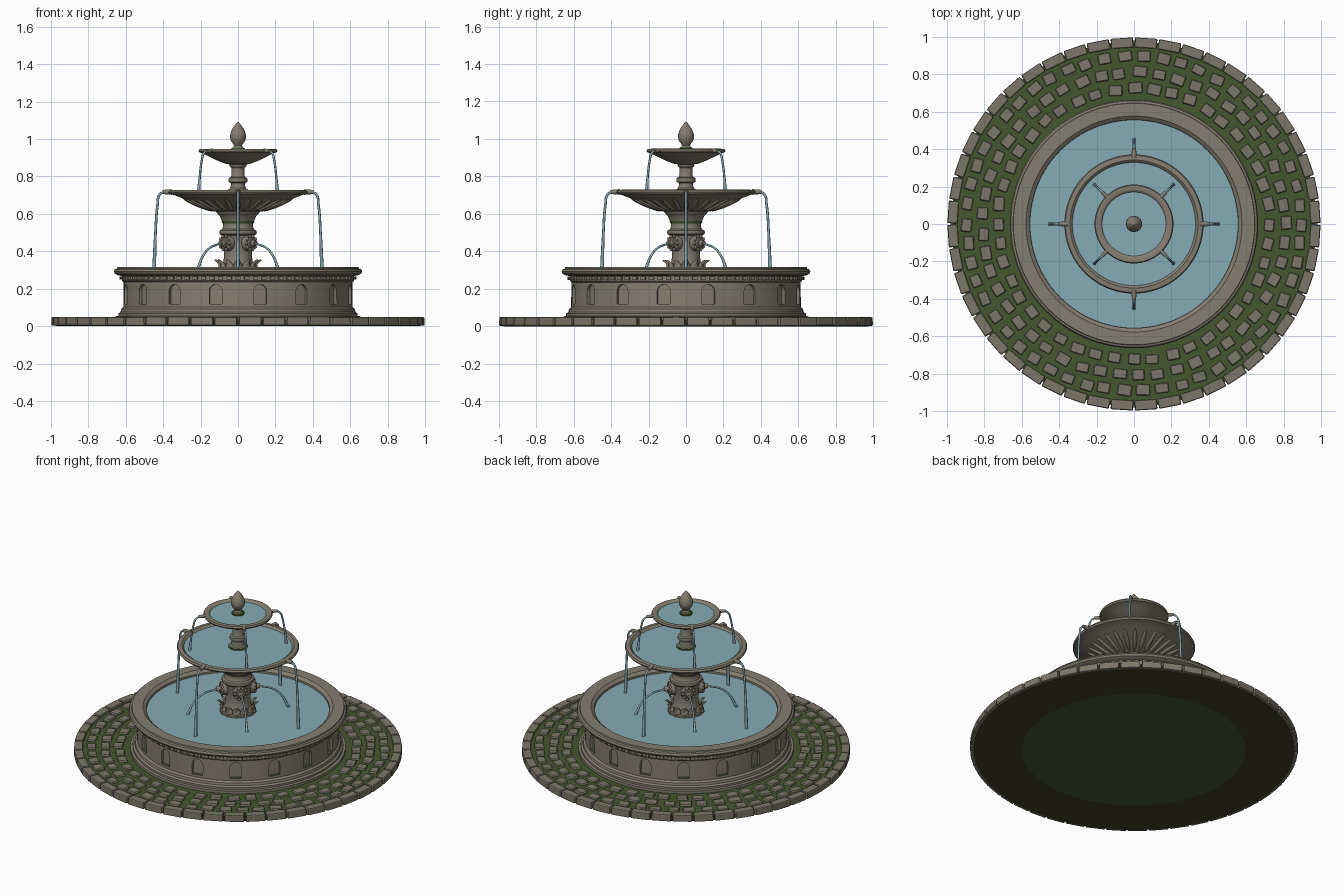
import bpy, bmesh, math, random
from mathutils import Matrix, Vector

if "Cube" in bpy.data.objects:
    bpy.data.objects.remove(bpy.data.objects["Cube"])
random.seed(4)
PI = math.pi

def material(name, rgb):
    m = bpy.data.materials.new(name)
    m.diffuse_color = (*rgb, 1)
    m.use_nodes = True
    m.node_tree.nodes["Principled BSDF"].inputs["Base Color"].default_value = m.diffuse_color
    return m

STONE = material("stone", (0.235, 0.21, 0.165))
PAVING = material("paving_stone", (0.205, 0.185, 0.145))
MOSS = material("moss", (0.06, 0.095, 0.028))
EARTH = material("earth", (0.05, 0.052, 0.022))
WATER = material("water", (0.24, 0.41, 0.47))

def finish(bm, name, mats, smooth=35):
    bmesh.ops.recalc_face_normals(bm, faces=bm.faces)
    me = bpy.data.meshes.new(name)
    bm.to_mesh(me)
    bm.free()
    ob = bpy.data.objects.new(name, me)
    bpy.context.collection.objects.link(ob)
    for m in mats:
        me.materials.append(m)
    if smooth:
        smooth_obj(ob, smooth)
    return ob

def smooth_obj(ob, deg=35):
    bpy.ops.object.select_all(action='DESELECT')
    ob.select_set(True)
    bpy.context.view_layer.objects.active = ob
    bpy.ops.object.shade_smooth_by_angle(angle=math.radians(deg))

def lathe(name, prof, mat, n=96, loop=False, smooth=35):
    """Turn an (r, z) profile; loop joins last point to first, otherwise ends are capped."""
    bm = bmesh.new()
    rings = [[bm.verts.new((r * math.cos(2 * PI * i / n), r * math.sin(2 * PI * i / n), z))
              for i in range(n)] for r, z in prof]
    pairs = list(zip(rings, rings[1:])) + ([(rings[-1], rings[0])] if loop else [])
    for a, b in pairs:
        for i in range(n):
            j = (i + 1) % n
            bm.faces.new((a[i], a[j], b[j], b[i]))
    if not loop:
        bm.faces.new(rings[0][::-1])
        bm.faces.new(rings[-1])
    return finish(bm, name, [mat], smooth)

def radial(a, r, z):
    """Frame at angle a, radius r: local x points outward, y tangential."""
    return Matrix.Rotation(a, 4, 'Z') @ Matrix.Translation((r, 0, z))

def block(bm, M, sx, sy, sz, taper=1.0):
    vs = bmesh.ops.create_cube(bm, size=1)['verts']
    for v in vs:
        k = taper if v.co.z > 0 else 1
        v.co = M @ Vector((v.co.x * sx * k, v.co.y * sy * k, v.co.z * sz))

def bevel(ob, w):
    m = ob.modifiers.new("bevel", 'BEVEL')
    m.width, m.segments, m.limit_method = w, 2, 'ANGLE'

# Ground disc: mossy top, earth below with a mossy centre
ground = lathe("ground_bed", [(0.68, 0.0), (0.975, 0.0), (0.975, 0.034), (0.62, 0.034)], EARTH)
ground.data.materials.append(MOSS)
for p in ground.data.polygons:
    if p.center.z > 0.03 or math.hypot(p.center.x, p.center.y) < 0.5:
        p.material_index = 1

# Kerb stones
bm = bmesh.new()
for i in range(48):
    a = 2 * PI * (i + 0.5) / 48
    block(bm, radial(a, 0.969, 0.026 + random.uniform(-.001, .001)), 0.054, 0.121, 0.046, 0.97)
bevel(finish(bm, "kerb_stones", [PAVING], 0), 0.006)

# Three rings of uneven cobbles
bm = bmesh.new()
for r, n in ((0.893, 54), (0.81, 49), (0.725, 44)):
    for i in range(n):
        a = 2 * PI * (i + random.uniform(-.08, .08)) / n
        M = radial(a, r + random.uniform(-.006, .006), 0.026)
        M = M @ Matrix.Rotation(random.uniform(-.14, .14), 4, 'Z')
        M = M @ Matrix.Rotation(random.uniform(-.06, .06), 4, 'Y')
        block(bm, M, random.uniform(.056, .068), random.uniform(.072, .086),
              random.uniform(.038, .046), 0.84)
bevel(finish(bm, "cobbles", [PAVING], 0), 0.006)

# Main basin
basin = lathe("basin", [(0.50, 0.02), (0.655, 0.02), (0.655, 0.052), (0.64, 0.055), (0.64, 0.068),
    (0.628, 0.076), (0.625, 0.092), (0.613, 0.102), (0.612, 0.235), (0.62, 0.243), (0.62, 0.268),
    (0.642, 0.272), (0.658, 0.28), (0.664, 0.292), (0.658, 0.304), (0.647, 0.308), (0.645, 0.316),
    (0.577, 0.316), (0.557, 0.30), (0.553, 0.24), (0.50, 0.24)], STONE, 128, True, 0)
# Arched niches cut into the basin wall
bm = bmesh.new()
arch = [(-.035, .118), (.035, .118)] + [(.035 * math.cos(PI * k / 10), .188 + .035 * math.sin(PI * k / 10))
                                        for k in range(11)]
for i in range(16):
    R = Matrix.Rotation(2 * PI * (i + 0.5) / 16, 4, 'Z')
    inner = [bm.verts.new(R @ Vector((0.594, y, z))) for y, z in arch]
    outer = [bm.verts.new(R @ Vector((0.66, y, z))) for y, z in arch]
    bm.faces.new(inner[::-1])
    bm.faces.new(outer)
    for k in range(len(arch)):
        j = (k + 1) % len(arch)
        bm.faces.new((inner[k], inner[j], outer[j], outer[k]))
cutter = finish(bm, "niche_cutter", [STONE], 0)
cutter.hide_render = True
m = basin.modifiers.new("niches", 'BOOLEAN')
m.operation, m.solver, m.object = 'DIFFERENCE', 'EXACT', cutter
bpy.context.view_layer.objects.active = basin
bpy.ops.object.modifier_apply(modifier="niches")
bpy.data.objects.remove(cutter)
basin.data.materials.append(MOSS)
for p in basin.data.polygons:  # moss on niche sills
    if 0.112 < p.center.z < 0.122 and p.normal.z > 0.9:
        p.material_index = 1
smooth_obj(basin, 30)

# Dentils below the rim
bm = bmesh.new()
for i in range(84):
    block(bm, radial(2 * PI * i / 84, 0.622, 0.257), 0.022, 0.026, 0.018)
finish(bm, "dentils", [STONE], 0)

# Water surfaces
lathe("basin_water", [(0.556, 0.25), (0.556, 0.288)], WATER)
lathe("middle_water", [(0.325, 0.704), (0.334, 0.716)], WATER)
lathe("top_water", [(0.168, 0.930), (0.176, 0.938)], WATER)

# Main column
lathe("main_column", [(0.11, 0.25), (0.11, 0.30), (0.092, 0.31), (0.08, 0.33), (0.075, 0.37),
    (0.076, 0.42), (0.084, 0.47), (0.088, 0.485), (0.098, 0.492), (0.101, 0.502), (0.098, 0.512),
    (0.086, 0.518), (0.08, 0.53), (0.08, 0.555), (0.09, 0.57), (0.095, 0.585), (0.11, 0.60),
    (0.11, 0.62)], STONE, 64)
lathe("column_moss", [(0.079, 0.548), (0.084, 0.55), (0.088, 0.562), (0.08, 0.566)], MOSS, 64)

# Pointed leaves round the column foot
bm = bmesh.new()
for i in range(12):
    R = Matrix.Rotation(2 * PI * i / 12, 4, 'Z')
    prev = None
    for r, z, w in ((.104, .285, .024), (.094, .312, .027), (.096, .335, .018), (.118, .355, .003)):
        row = [bm.verts.new(R @ Vector((r + d, w * s, z))) for s, d in ((-1, -.006), (0, .004), (1, -.006))]
        if prev:
            for k in (0, 1):
                bm.faces.new((prev[k], prev[k + 1], row[k + 1], row[k]))
        prev = row
leaves = finish(bm, "column_leaves", [STONE], 50)
leaves.modifiers.new("thickness", 'SOLIDIFY').thickness = 0.006

# Round rosettes with spouts on the column
def cone(bm, M, r1, r2, depth, n=24):
    bmesh.ops.create_cone(bm, cap_ends=True, segments=n, radius1=r1, radius2=r2, depth=depth,
                          matrix=M @ Matrix.Rotation(PI / 2, 4, 'Y'))
bm = bmesh.new()
for i in range(4):
    a = PI / 4 + i * PI / 2
    cone(bm, radial(a, 0.086, 0.445), 0.045, 0.041, 0.03)
    cone(bm, radial(a, 0.106, 0.445), 0.032, 0.027, 0.016)
    cone(bm, radial(a, 0.122, 0.443), 0.02, 0.014, 0.026, 16)
    for k in range(10):
        b = 2 * PI * k / 10
        bmesh.ops.create_icosphere(bm, subdivisions=2, radius=0.009, matrix=radial(a, 0.101, 0.445)
            @ Matrix.Translation((0, 0.036 * math.cos(b), 0.036 * math.sin(b))))
finish(bm, "column_rosettes", [STONE])

# Middle bowl with raised ribs below
lathe("middle_bowl", [(0.09, 0.598), (0.112, 0.602), (0.118, 0.612), (0.15, 0.622), (0.20, 0.642),
    (0.26, 0.668), (0.31, 0.688), (0.345, 0.702), (0.366, 0.706), (0.372, 0.716), (0.366, 0.727),
    (0.342, 0.729), (0.332, 0.722), (0.32, 0.70)], STONE)
bm = bmesh.new()
for i in range(28):
    M = radial(2 * PI * i / 28, 0.215, 0.648) @ Matrix.Rotation(-0.40, 4, 'Y')
    bmesh.ops.create_uvsphere(bm, u_segments=12, v_segments=8, radius=1,
                              matrix=M @ Matrix.Diagonal((0.085, 0.013, 0.011, 1)))
finish(bm, "bowl_ribs", [STONE], 60)

# Upper column, top bowl and finial
lathe("upper_column", [(0.055, 0.70), (0.055, 0.728), (0.042, 0.738), (0.037, 0.755), (0.04, 0.766),
    (0.049, 0.77), (0.052, 0.78), (0.049, 0.792), (0.038, 0.798), (0.034, 0.81), (0.034, 0.845),
    (0.042, 0.852), (0.046, 0.862), (0.046, 0.875)], STONE, 48)
lathe("upper_column_moss", [(0.058, 0.71), (0.058, 0.723), (0.05, 0.733), (0.04, 0.736)], MOSS, 48)
lathe("top_bowl", [(0.04, 0.864), (0.066, 0.868), (0.11, 0.885), (0.155, 0.907), (0.19, 0.924),
    (0.206, 0.928), (0.211, 0.937), (0.206, 0.946), (0.183, 0.948), (0.174, 0.943), (0.165, 0.93)], STONE)
lathe("finial", [(0.036, 0.92), (0.036, 0.946), (0.026, 0.955), (0.021, 0.966), (0.026, 0.975),
    (0.038, 0.99), (0.043, 1.01), (0.041, 1.03), (0.032, 1.052), (0.019, 1.072), (0.008, 1.086),
    (0.001, 1.092)], STONE, 40, smooth=50)
lathe("finial_moss", [(0.038, 0.93), (0.038, 0.947), (0.028, 0.956)], MOSS, 40)

# Rim spouts
bm = bmesh.new()
for i in range(4):
    cone(bm, radial(i * PI / 2, 0.378, 0.717), 0.015, 0.011, 0.05, 16)
    cone(bm, radial(i * PI / 2 + PI / 4, 0.22, 0.937), 0.012, 0.009, 0.045, 16)
finish(bm, "rim_spouts", [STONE])

# Water jets, each a bevelled curve with a widened foot
def jets(name, path, offset, radius):
    cu = bpy.data.curves.new(name, 'CURVE')
    cu.dimensions, cu.bevel_depth, cu.bevel_resolution, cu.use_fill_caps = '3D', radius, 2, True
    cu.resolution_u = 6
    for i in range(4):
        a = offset + i * PI / 2
        sp = cu.splines.new('BEZIER')
        sp.bezier_points.add(len(path) - 1)
        for k, (p, (r, z)) in enumerate(zip(sp.bezier_points, path)):
            p.co = (r * math.cos(a), r * math.sin(a), z)
            p.handle_left_type = p.handle_right_type = 'AUTO'
            p.radius = 1.5 if k == len(path) - 1 else 1
    cu.materials.append(WATER)
    ob = bpy.data.objects.new(name, cu)
    bpy.context.collection.objects.link(ob)
    bpy.ops.object.select_all(action='DESELECT')
    ob.select_set(True)
    bpy.context.view_layer.objects.active = ob
    bpy.ops.object.convert(target='MESH')
    smooth_obj(bpy.context.object, 50)

jets("middle_jets", [(.39, .717), (.418, .705), (.43, .65), (.441, .50), (.449, .287)], 0, 0.007)
jets("top_jets", [(.23, .937), (.258, .925), (.275, .88), (.289, .80), (.298, .715)], PI / 4, 0.006)
jets("column_jets", [(.125, .443), (.165, .434), (.21, .42), (.265, .375), (.312, .287)], PI / 4, 0.006)
